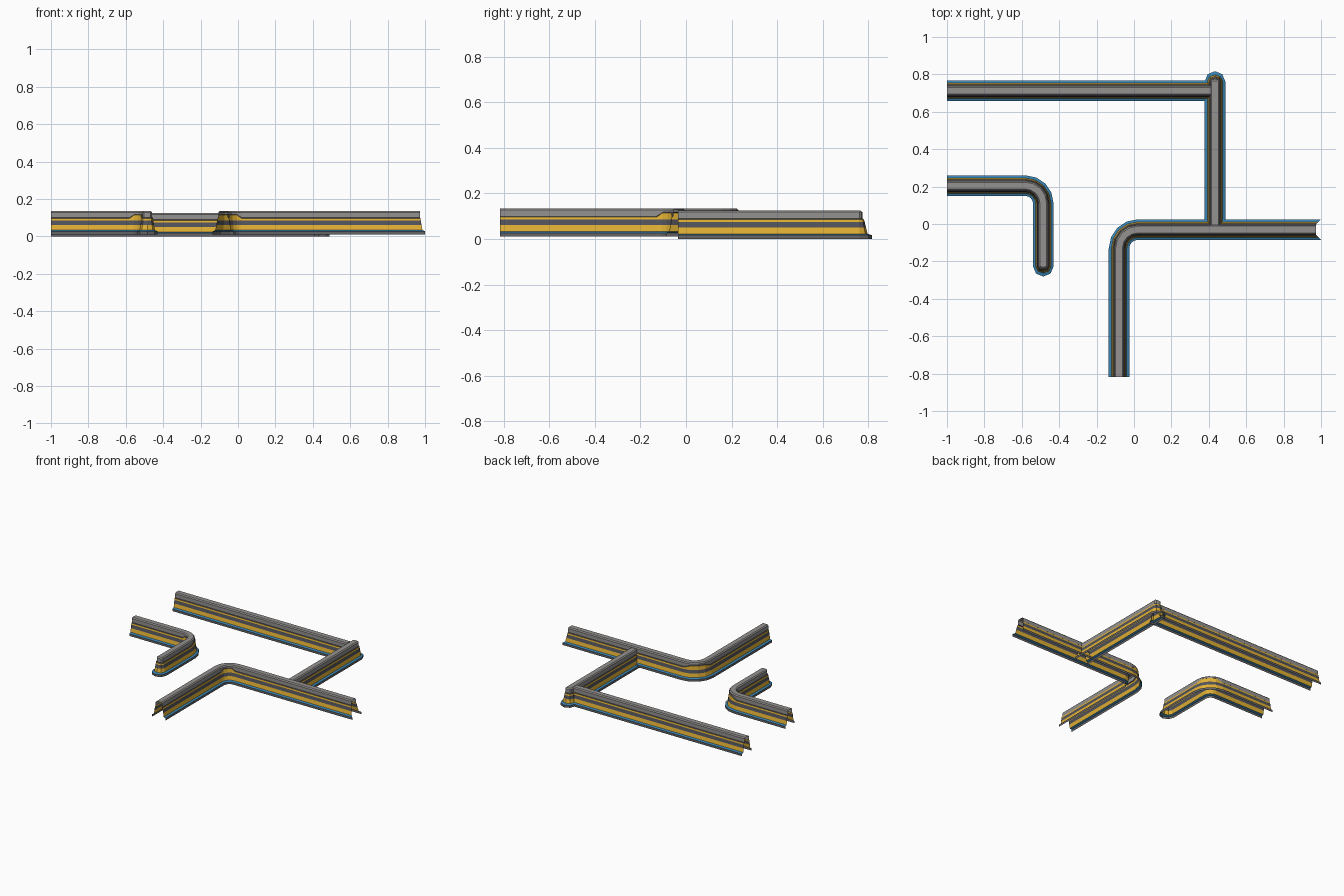
import bpy, bmesh, math
from mathutils import Vector

cube = bpy.data.objects.get("Cube")
if cube:
    bpy.data.objects.remove(cube)


def material(name, color):
    m = bpy.data.materials.new(name)
    m.use_nodes = True
    m.diffuse_color = (*color, 1)
    m.node_tree.nodes["Principled BSDF"].inputs["Base Color"].default_value = (*color, 1)
    return m


MATS = [material("slate", (0.085, 0.087, 0.105)),
        material("blue", (0.04, 0.23, 0.46)),
        material("yellow", (0.76, 0.44, 0.035)),
        material("dark grey", (0.13, 0.13, 0.135)),
        material("grey", (0.3, 0.29, 0.285))]
SLATE, BLUE, YELLOW, DARK_GREY, GREY = range(5)

# Half cross-section: half width, height; then the colour of each strip
PROFILE = [(.055, 0), (.055, .017), (.041, .023), (.036, .051), (.032, .075),
           (.03, .086), (.025, .09), (.025, .118), (.018, .125), (0, .125)]
STRIPS = [DARK_GREY, BLUE, YELLOW, SLATE, YELLOW, SLATE, GREY, GREY, GREY]
LEDGE = (5, 6)             # profile points that rise around a bend
HALF = PROFILE[0][0]


def bend_path(start, corner, end, radius, steps=4):
    """Stations (position, direction, ledge rise) with a rounded corner."""
    a, c, b = Vector(start), Vector(corner), Vector(end)
    d1, d2 = (c - a).normalized(), (b - c).normalized()
    centre = c - d1 * radius + d2 * radius
    stations = [(a, d1, 0)]
    for k in range(steps + 1):
        t = math.pi / 2 * k / steps
        pos = centre + radius * (d1 * math.sin(t) - d2 * math.cos(t))
        heading = d1 * math.cos(t) + d2 * math.sin(t)
        stations.append((pos, heading, 0.018 if 0 < k < steps else 0))
    return stations + [(b, d2, 0)]


def straight_path(start, end):
    a, b = Vector(start), Vector(end)
    d = (b - a).normalized()
    return [(a, d, 0), (b, d, 0)]


def barrier(name, stations, base, end="open"):
    bm = bmesh.new()

    def skin(rings):
        for r1, r2 in zip(rings, rings[1:]):
            for i, strip in enumerate(STRIPS):
                f = bm.faces.new((r1[i], r2[i], r2[i + 1], r1[i + 1]))
                f.material_index = strip

    # Two mirrored flanks swept along the path
    for side in (-1, 1):
        rings = []
        for n, (pos, d, rise) in enumerate(stations):
            across = Vector((d.y, -d.x)) * side
            ring = []
            for i, (u, z) in enumerate(PROFILE):
                p = pos + across * u
                if end == "mitre" and n == len(stations) - 1:
                    p -= d * min(HALF - u, 0.027)
                ring.append(bm.verts.new((p.x, p.y, base + z + (rise if i in LEDGE else 0))))
            rings.append(ring)
        skin(rings)

    # Faceted round nose, with the top rail drawn back
    if end == "round":
        pos, d, _ = stations[-1]
        across = Vector((d.y, -d.x))
        rings = []
        for k in range(5):
            t = math.pi * k / 4
            ring = []
            for u, z in PROFILE:
                reach = max(0.003, 1.4 * u - 0.022)
                p = pos + across * u * math.cos(t) + d * reach * math.sin(t)
                ring.append(bm.verts.new((p.x, p.y, base + z)))
            rings.append(ring)
        skin(rings)

    bmesh.ops.remove_doubles(bm, verts=bm.verts, dist=0.0002)
    bmesh.ops.recalc_face_normals(bm, faces=bm.faces)
    # Open shell: make the top rail face upwards
    if sum(f.normal.z * f.calc_area() for f in bm.faces) < 0:
        bmesh.ops.reverse_faces(bm, faces=bm.faces)
    mesh = bpy.data.meshes.new(name)
    bm.to_mesh(mesh)
    bm.free()
    for m in MATS:
        mesh.materials.append(m)
    obj = bpy.data.objects.new(name, mesh)
    bpy.context.collection.objects.link(obj)
    return obj


# Raised walls with rounded corners
barrier("short_corner_wall", bend_path((-1, .205), (-.485, .205), (-.485, -.226), .095), .01, "round")
barrier("long_corner_wall", bend_path((-.08, -.817), (-.08, -.03), (1, -.03), .1), .01, "mitre")

# Lower straight walls
barrier("back_wall", straight_path((-1, .713), (.412, .713)), 0)
barrier("connecting_wall", straight_path((.433, -.035), (.433, .762)), 0, "round")
